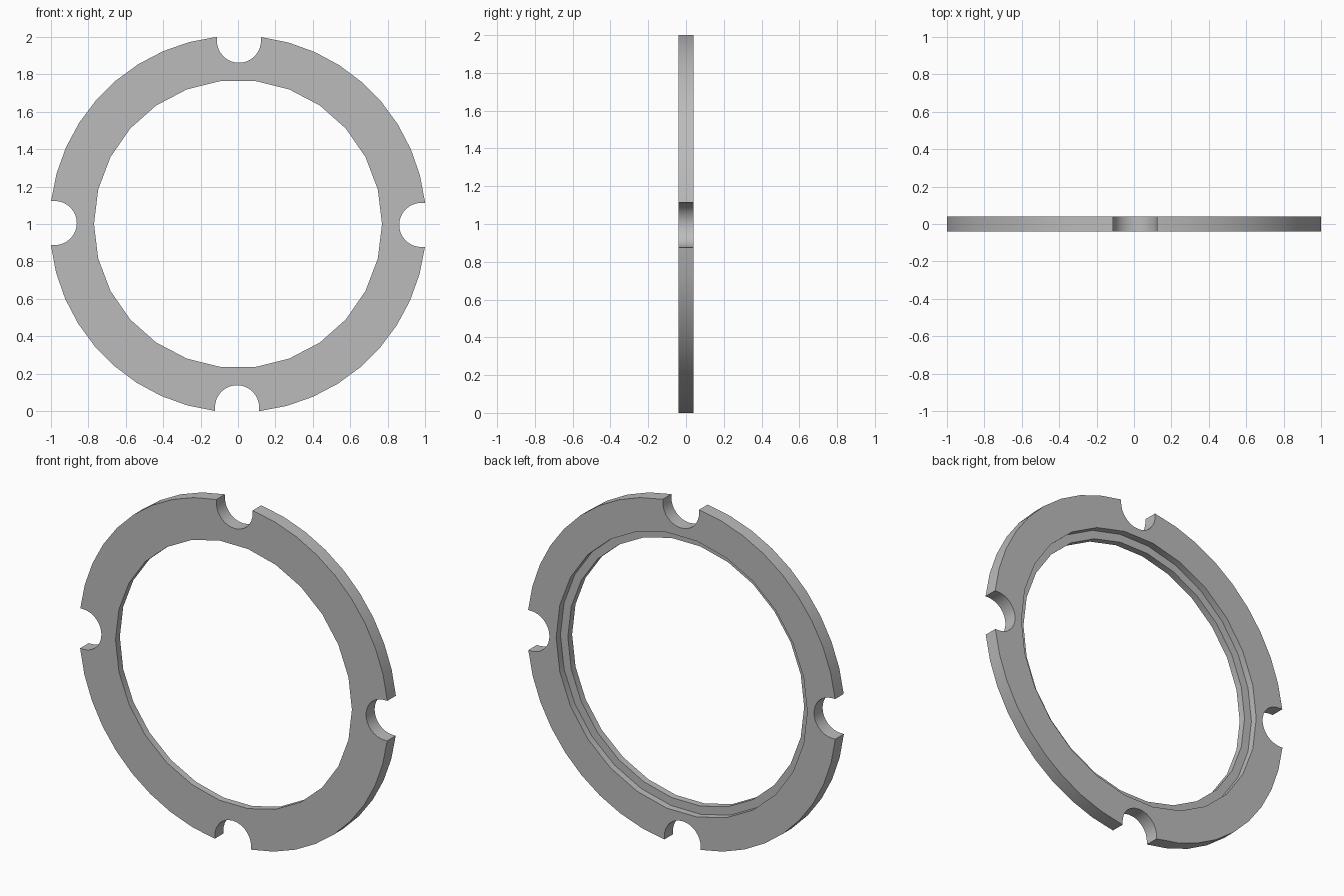
import bpy, bmesh, math
from math import sin, cos, pi
from mathutils import Vector, Matrix

cube = bpy.data.objects.get("Cube")
if cube:
    bpy.data.objects.remove(cube, do_unlink=True)

OUTER, HOLE, RECESS = 1.007, 0.77, 0.818   # radii
HALF = 0.04                                # half thickness
NOTCH_R, NOTCH_AT = 0.118, 0.98            # round-bottomed rim notches
TILT = math.radians(-0.3)


def rim_outline():
    """Outer outline: four quarters, each a notch followed by a rim arc."""
    half_angle = math.asin(NOTCH_R / OUTER)
    quarter = []
    for i in range(17):
        a = -pi / 2 - pi * i / 16
        quarter.append(Vector((NOTCH_AT + NOTCH_R * cos(a), NOTCH_R * sin(a))))
    for i in range(10):
        a = half_angle + (pi / 2 - 2 * half_angle) * i / 9
        quarter.append(Vector((OUTER * cos(a), OUTER * sin(a))))
    return [Matrix.Rotation(q * pi / 2 + TILT, 2) @ p
            for q in range(4) for p in quarter]


def circle(radius, sides=26):
    return [Vector((radius * cos(2 * pi * i / sides), radius * sin(2 * pi * i / sides)))
            for i in range(sides)]


bm = bmesh.new()


def loop(points, y):
    return [bm.verts.new((p.x, y, p.y + 1)) for p in points]


def wall(a, b):
    n = len(a)
    for i in range(n):
        j = (i + 1) % n
        bm.faces.new((a[i], a[j], b[j], b[i]))


def cap(*loops):
    edges = [bm.edges.get((l[i - 1], l[i])) for l in loops for i in range(len(l))]
    bmesh.ops.triangle_fill(bm, edges=edges, use_beauty=True)


# Rim wall, then the stepped bore from front to back
rim_front, rim_back = loop(rim_outline(), -HALF), loop(rim_outline(), HALF)
hole_front, hole_step = loop(circle(HOLE), -HALF), loop(circle(HOLE), 0)
recess_step, recess_back = loop(circle(RECESS), 0), loop(circle(RECESS), HALF)
wall(rim_front, rim_back)
wall(hole_front, hole_step)
wall(hole_step, recess_step)
wall(recess_step, recess_back)

# Flat front and back faces
cap(rim_front, hole_front)
cap(rim_back, recess_back)
bmesh.ops.recalc_face_normals(bm, faces=bm.faces)

mesh = bpy.data.meshes.new("notched_ring")
bm.to_mesh(mesh)
bm.free()
ring = bpy.data.objects.new("notched_ring", mesh)
bpy.context.collection.objects.link(ring)

# Plain grey
grey = bpy.data.materials.new("plain grey")
grey.use_nodes = True
colour = (0.5, 0.5, 0.5, 1)
grey.diffuse_color = colour
grey.node_tree.nodes["Principled BSDF"].inputs["Base Color"].default_value = colour
mesh.materials.append(grey)

bpy.ops.object.select_all(action="DESELECT")
ring.select_set(True)
bpy.context.view_layer.objects.active = ring
bpy.ops.object.shade_smooth_by_angle(angle=math.radians(30))
